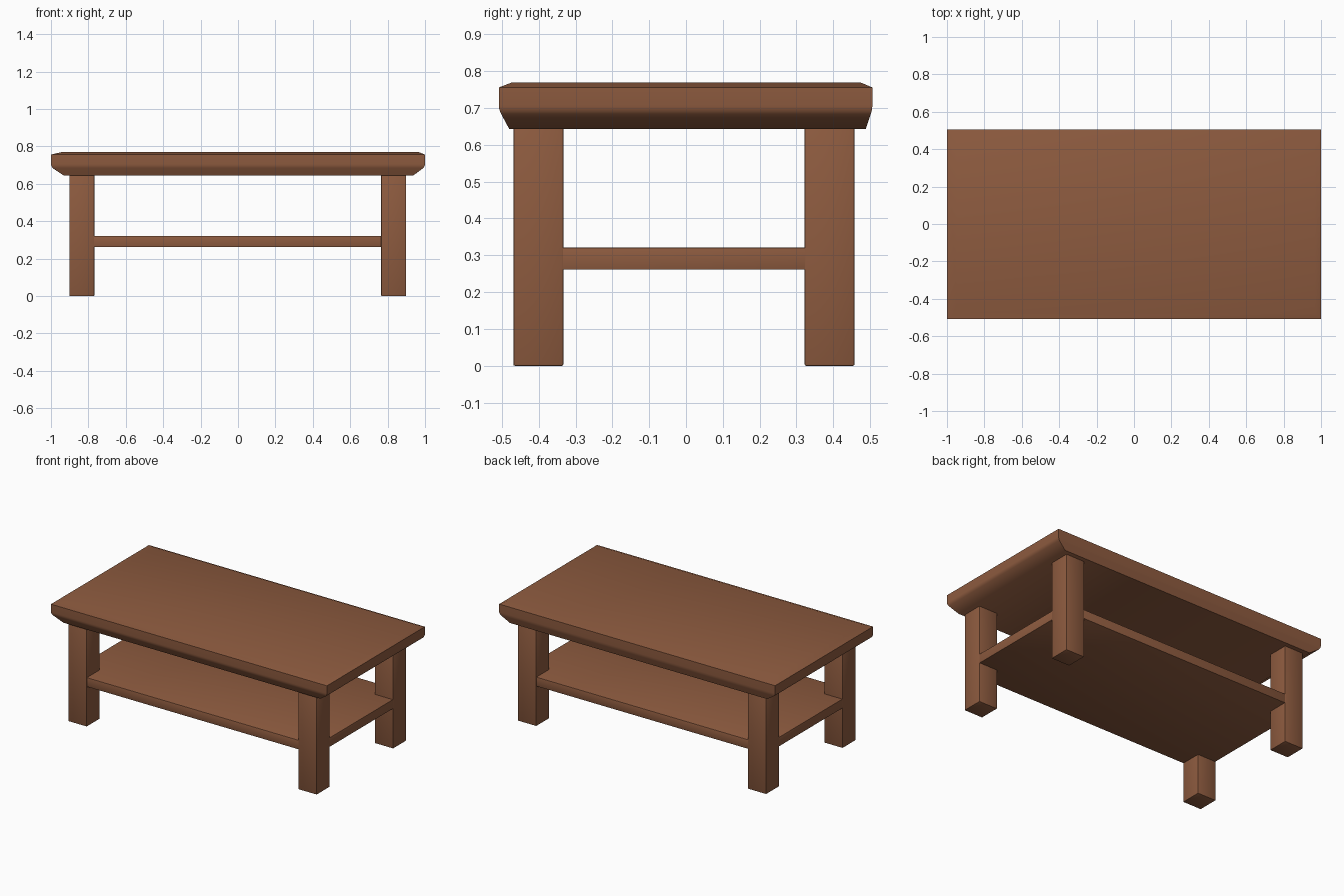
import bpy, bmesh

if "Cube" in bpy.data.objects:
    bpy.data.objects.remove(bpy.data.objects["Cube"])

wood = bpy.data.materials.new("brown wood")
wood.diffuse_color = (0.27, 0.105, 0.05, 1)
wood.use_nodes = True
wood.node_tree.nodes["Principled BSDF"].inputs["Base Color"].default_value = wood.diffuse_color


def finish(bm, name, angle=0.7):
    bmesh.ops.recalc_face_normals(bm, faces=bm.faces[:])
    me = bpy.data.meshes.new(name)
    bm.to_mesh(me)
    bm.free()
    ob = bpy.data.objects.new(name, me)
    bpy.context.collection.objects.link(ob)
    me.materials.append(wood)
    bpy.ops.object.select_all(action='DESELECT')
    bpy.context.view_layer.objects.active = ob
    ob.select_set(True)
    bpy.ops.object.shade_smooth_by_angle(angle=angle)
    return ob


def stacked_rings(rings):
    """Rectangular rings (x0, x1, y0, y1, z) joined from bottom to top."""
    bm = bmesh.new()
    loops = [[bm.verts.new((x, y, z)) for x, y in
              ((x0, y0), (x1, y0), (x1, y1), (x0, y1))]
             for x0, x1, y0, y1, z in rings]
    for a, b in zip(loops, loops[1:]):
        for i in range(4):
            j = (i + 1) % 4
            bm.faces.new((a[i], a[j], b[j], b[i]))
    bm.faces.new(loops[0][::-1])
    bm.faces.new(loops[-1])
    return bm


def box(name, x0, x1, y0, y1, z0, z1, bevel):
    bm = stacked_rings([(x0, x1, y0, y1, z0), (x0, x1, y0, y1, z1)])
    bmesh.ops.bevel(bm, geom=bm.edges[:], offset=bevel, segments=2,
                    profile=0.5, affect='EDGES')
    return finish(bm, name)


# Table top: undercut lower edge, upright rim, shallow upper chamfer
bm = stacked_rings([
    (-0.93, 0.935, -0.48, 0.488, 0.643),
    (-1.0, 1.0, -0.508, 0.506, 0.693),
    (-1.0, 1.0, -0.508, 0.506, 0.756),
    (-0.945, 0.968, -0.474, 0.475, 0.769),
])
under_edges = [e for e in bm.edges
               if all(abs(v.co.z - 0.693) < 1e-4 for v in e.verts)]
bmesh.ops.bevel(bm, geom=under_edges, offset=0.012, segments=3,
                profile=0.5, affect='EDGES')
finish(bm, "table_top")

# Four square legs
for xn, x0, x1 in (("left", -0.902, -0.768), ("right", 0.765, 0.899)):
    for yn, y0, y1 in (("front", -0.469, -0.333), ("back", 0.322, 0.458)):
        box(f"{yn}_{xn}_leg", x0, x1, y0, y1, 0.0, 0.655, 0.004)

# Lower shelf, level with the outer leg faces
box("lower_shelf", -0.9, 0.897, -0.467, 0.456, 0.261, 0.321, 0.002)
